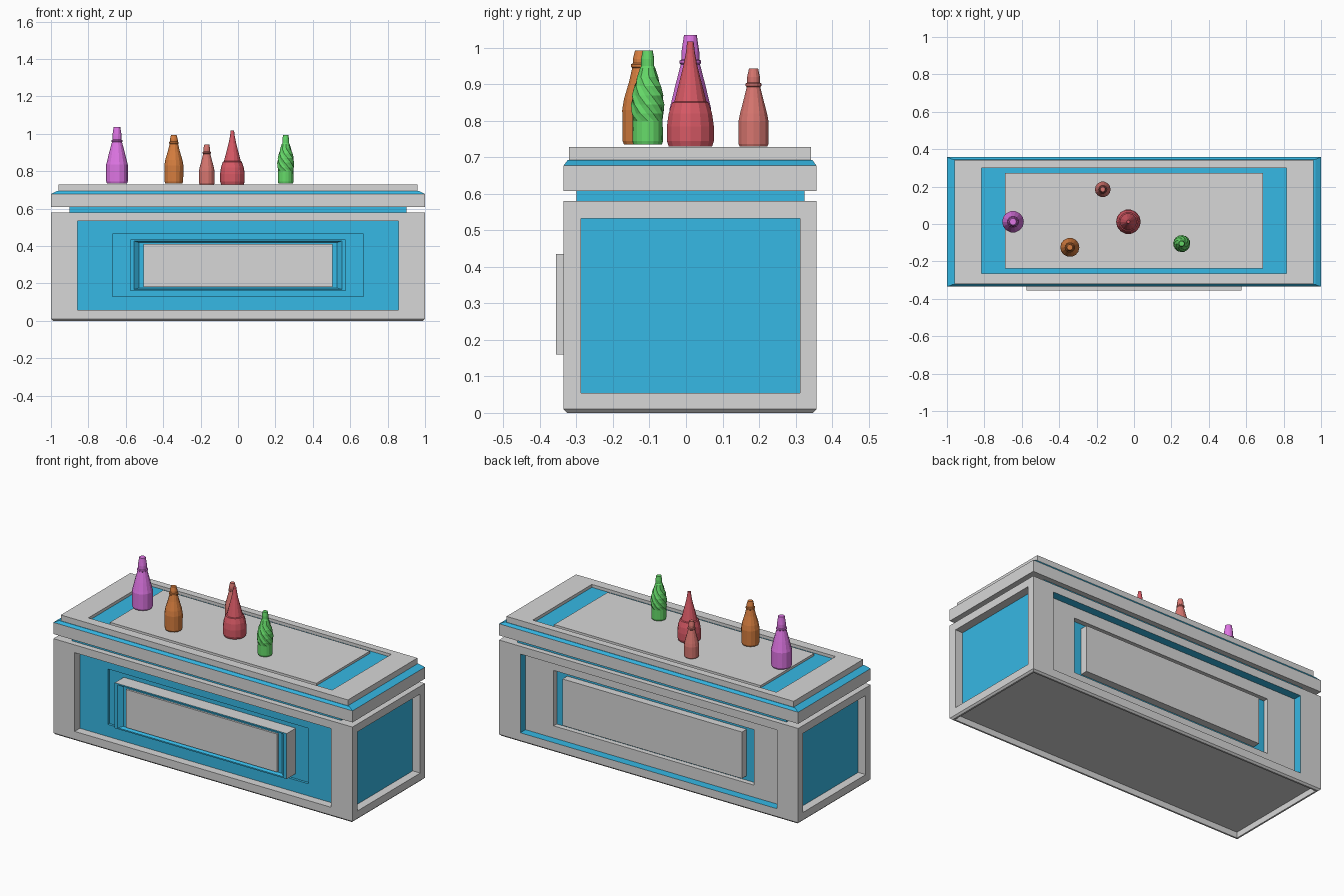
import bpy, bmesh, math
from mathutils import Vector

cube = bpy.data.objects.get("Cube")
if cube:
    bpy.data.objects.remove(cube, do_unlink=True)

MID_Y = 0.011


def material(name, rgb):
    m = bpy.data.materials.new(name)
    m.use_nodes = True
    m.diffuse_color = (*rgb, 1)
    m.node_tree.nodes["Principled BSDF"].inputs["Base Color"].default_value = (*rgb, 1)
    return m


grey = material("light grey", (0.68, 0.68, 0.68))
blue = material("bright blue", (0.037, 0.48, 0.78))
purple = material("purple glass", (0.74, 0.18, 0.78))
orange = material("orange glass", (0.68, 0.21, 0.05))
crimson = material("crimson glass", (0.68, 0.1, 0.13))
coral = material("coral glass", (0.68, 0.18, 0.16))
green = material("green glass", (0.13, 0.69, 0.14))
GREY, BLUE = 0, 1


def finish(name, bm, mats):
    bmesh.ops.recalc_face_normals(bm, faces=bm.faces)
    me = bpy.data.meshes.new(name)
    bm.to_mesh(me)
    bm.free()
    for m in mats:
        me.materials.append(m)
    ob = bpy.data.objects.new(name, me)
    bpy.context.collection.objects.link(ob)
    return ob


def skin(bm, rings):
    """Join vertex rings with quads and cap both ends; returns the bands."""
    bands = []
    for a, b in zip(rings, rings[1:]):
        n = len(a)
        bands.append([bm.faces.new((a[i], a[(i + 1) % n], b[(i + 1) % n], b[i])) for i in range(n)])
    bm.faces.new(rings[0][::-1])
    bm.faces.new(rings[-1])
    return bands


def stack(levels, mid_y=MID_Y):
    """Rectangular tower from (half x, half y, z) levels."""
    bm = bmesh.new()
    rings = [[bm.verts.new((sx * hx, mid_y + sy * hy, z))
              for sx, sy in ((-1, -1), (1, -1), (1, 1), (-1, 1))] for hx, hy, z in levels]
    bands = skin(bm, rings)
    bm.normal_update()
    return bm, bands


def facing(bm, direction):
    d = Vector(direction)
    return max((f for f in bm.faces if f.normal.dot(d) > 0.99), key=lambda f: f.calc_area())


def set_rect(face, rect):
    mid = face.calc_center_median()
    for v in face.verts:
        for axis, (lo, hi) in rect.items():
            v.co[axis] = lo if v.co[axis] < mid[axis] else hi


def recess(bm, face, rect, depth, wall, floor, floor_rect=None):
    """Cut a rectangular pocket in a face (negative depth raises it)."""
    n = face.normal.copy()
    bmesh.ops.inset_individual(bm, faces=[face], thickness=0.005)
    set_rect(face, rect)
    new = bmesh.ops.extrude_discrete_faces(bm, faces=[face])["faces"][0]
    for v in new.verts:
        v.co -= n * depth
    if floor_rect:
        set_rect(new, floor_rect)
    for e in new.edges:
        for f in e.link_faces:
            f.material_index = wall
    new.material_index = floor
    bm.normal_update()
    return new


def box(name, x, y, z, mat):
    hy = (y[1] - y[0]) / 2
    bm, _ = stack([(x, hy, z[0]), (x, hy, z[1])], y[0] + hy)
    return finish(name, bm, [mat])


# Cabinet body with framed pockets on four sides and a hollow underside
bm, _ = stack([(0.99, 0.336, 0), (1, 0.346, 0.01), (1, 0.346, 0.58)])
OPENING = {0: (-0.858, 0.858), 2: (0.057, 0.533)}
INNER = {0: (-0.67, 0.67), 2: (0.13, 0.465)}
floor = recess(bm, facing(bm, (0, -1, 0)), OPENING, 0.05, GREY, BLUE)
recess(bm, floor, INNER, 0.015, BLUE, BLUE)
floor = recess(bm, facing(bm, (0, 1, 0)), OPENING, 0.05, BLUE, GREY)
recess(bm, floor, INNER, 0.03, GREY, BLUE)
for side in (-1, 1):
    recess(bm, facing(bm, (side, 0, 0)), {1: (-0.288, 0.312), 2: (0.055, 0.533)}, 0.05, GREY, BLUE)
recess(bm, facing(bm, (0, 0, -1)), {0: (-0.98, 0.98), 1: (-0.315, 0.337)}, 0.035, GREY, GREY)
finish("cabinet_body", bm, [grey, blue])

# Raised front panel with a bevelled blue border
bm, _ = stack([(0.575, 0.0475, 0.16), (0.575, 0.0475, 0.435)], -0.3085)
front = facing(bm, (0, -1, 0))
front.material_index = BLUE
border = recess(bm, front, {0: (-0.555, 0.555), 2: (0.168, 0.427)}, 0.02, BLUE, BLUE,
                {0: (-0.53, 0.53), 2: (0.175, 0.418)})
recess(bm, border, {0: (-0.505, 0.505), 2: (0.18, 0.41)}, -0.012, GREY, GREY)
finish("front_panel", bm, [grey, blue])

# Back panel, neck and countertop
box("back_panel", 0.6, (0.27, 0.322), (0.157, 0.438), grey)
box("counter_neck", 0.9, (-0.3, 0.325), (0.575, 0.612), blue)

bm, bands = stack([(1, 0.346, 0.608), (1, 0.346, 0.678), (0.97, 0.335, 0.693),
                   (0.96, 0.332, 0.693), (0.96, 0.332, 0.728)])
for f in bands[1] + bands[2]:
    f.material_index = BLUE
recess(bm, facing(bm, (0, 0, 1)), {0: (-0.815, 0.815), 1: (-0.265, 0.3)}, 0.018, GREY, BLUE)
finish("countertop", bm, [grey, blue])
box("counter_plate", 0.69, (-0.237, 0.273), (0.7, 0.724), grey)


def bottle(name, x, y, profile, mat, sides=14, swirl=None):
    """Turned bottle; rings inside the swirl heights are ribbed and twisted."""
    bm = bmesh.new()
    rings, turn = [], 0
    for r, z in profile:
        ribbed = swirl and swirl[0] < z < swirl[1]
        if ribbed:
            turn -= 0.45
        ring = []
        for i in range(sides):
            a = math.tau * i / sides + turn
            rr = r * (1 + 0.045 * (-1) ** i) if ribbed else r
            ring.append(bm.verts.new((x + rr * math.cos(a), y + rr * math.sin(a), z)))
        rings.append(ring)
    skin(bm, rings)
    return finish(name, bm, [mat])


# Bottles on the counter
bottle("purple_bottle", -0.647, 0.012,
       [(0.054, 0.735), (0.058, 0.745), (0.058, 0.835), (0.054, 0.85), (0.043, 0.895),
        (0.027, 0.955), (0.03, 0.958), (0.03, 0.965), (0.025, 0.968), (0.025, 0.99),
        (0.018, 1.035)], purple)
bottle("orange_bottle", -0.343, -0.125,
       [(0.046, 0.735), (0.05, 0.745), (0.051, 0.83), (0.046, 0.86), (0.031, 0.91),
        (0.023, 0.945), (0.026, 0.948), (0.026, 0.955), (0.021, 0.958), (0.021, 0.97),
        (0.015, 0.993)], orange)
bottle("coral_bottle", -0.167, 0.185,
       [(0.039, 0.73), (0.042, 0.737), (0.042, 0.8), (0.038, 0.82), (0.026, 0.865),
        (0.019, 0.893), (0.022, 0.896), (0.022, 0.902), (0.018, 0.905), (0.018, 0.92),
        (0.013, 0.943)], coral)
bottle("crimson_bottle", -0.03, 0.012,
       [(0.061, 0.73), (0.066, 0.745), (0.066, 0.785), (0.061, 0.82), (0.051, 0.85),
        (0.045, 0.853), (0.033, 0.9), (0.02, 0.95), (0.013, 0.985), (0.009, 1.017)], crimson)
bottle("green_bottle", 0.255, -0.105,
       [(0.039, 0.735), (0.042, 0.745), (0.041, 0.8), (0.044, 0.82), (0.044, 0.845),
        (0.042, 0.87), (0.036, 0.895), (0.028, 0.92), (0.021, 0.945), (0.018, 0.95),
        (0.018, 0.97), (0.014, 0.993)], green, 16, (0.81, 0.93))
